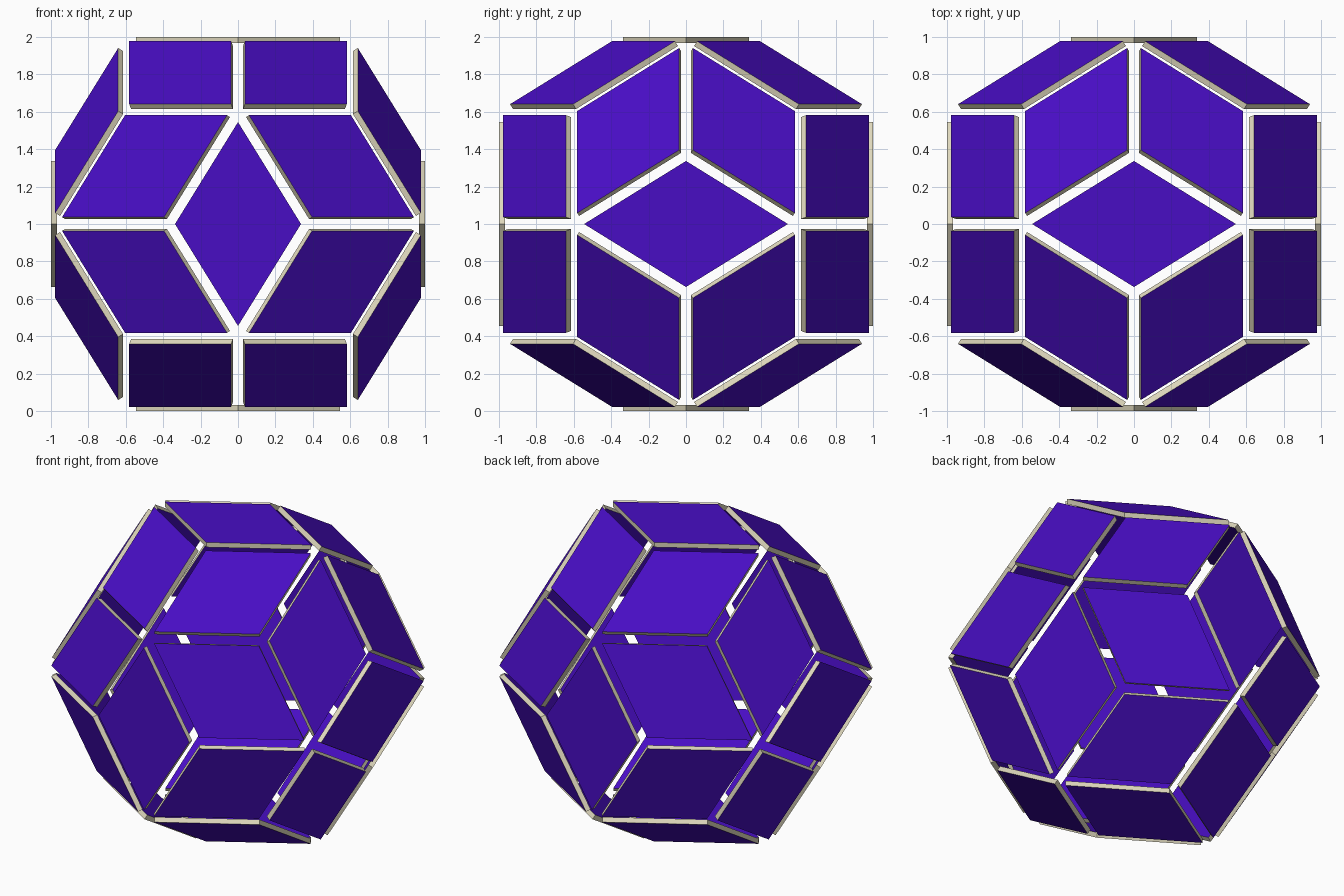
import bpy
from itertools import combinations, product
from mathutils import Vector

cube = bpy.data.objects.get("Cube")
if cube:
    bpy.data.objects.remove(cube, do_unlink=True)

PHI = (1 + 5 ** 0.5) / 2
OUTER = 1.0          # distance of the outer faces from the middle
THICK = 0.032        # panel thickness
LONG = 0.545         # half of the long diagonal
SHORT = LONG / PHI   # half of the short diagonal
CENTRE = Vector((0, 0, 1))


def material(name, colour):
    m = bpy.data.materials.new(name)
    m.use_nodes = True
    m.diffuse_color = colour
    m.node_tree.nodes["Principled BSDF"].inputs["Base Color"].default_value = colour
    return m


purple = material("deep purple", (0.065, 0.004, 0.55, 1))
beige = material("beige edge", (0.74, 0.69, 0.51, 1))


def panel(name, normal, long_axis):
    """Rhombic plate with purple faces and beige edges."""
    short_axis = normal.cross(long_axis)
    rim = [long_axis * LONG, short_axis * SHORT, long_axis * -LONG, short_axis * -SHORT]
    verts = [CENTRE + normal * d + p for d in (OUTER - THICK, OUTER) for p in rim]
    faces = [(3, 2, 1, 0), (4, 5, 6, 7)]
    faces += [(i, (i + 1) % 4, (i + 1) % 4 + 4, i + 4) for i in range(4)]
    mesh = bpy.data.meshes.new(name)
    mesh.from_pydata(verts, [], faces)
    mesh.materials.append(purple)
    mesh.materials.append(beige)
    for f in mesh.polygons:
        f.material_index = 0 if abs(f.normal.dot(normal)) > 0.5 else 1
    obj = bpy.data.objects.new(name, mesh)
    bpy.context.collection.objects.link(obj)


# Each icosahedron edge gives one panel: its midpoint direction and long diagonal
corners = []
for a, b in product((1, -1), repeat=2):
    corners += [Vector((0, a * PHI, b)), Vector((b, 0, a * PHI)), Vector((a * PHI, b, 0))]

edges = [(p, q) for p, q in combinations(corners, 2) if (p - q).length < 2.1]
for n, (p, q) in enumerate(edges, 1):
    panel(f"rhombic_panel_{n}", (p + q).normalized(), (p - q).normalized())
